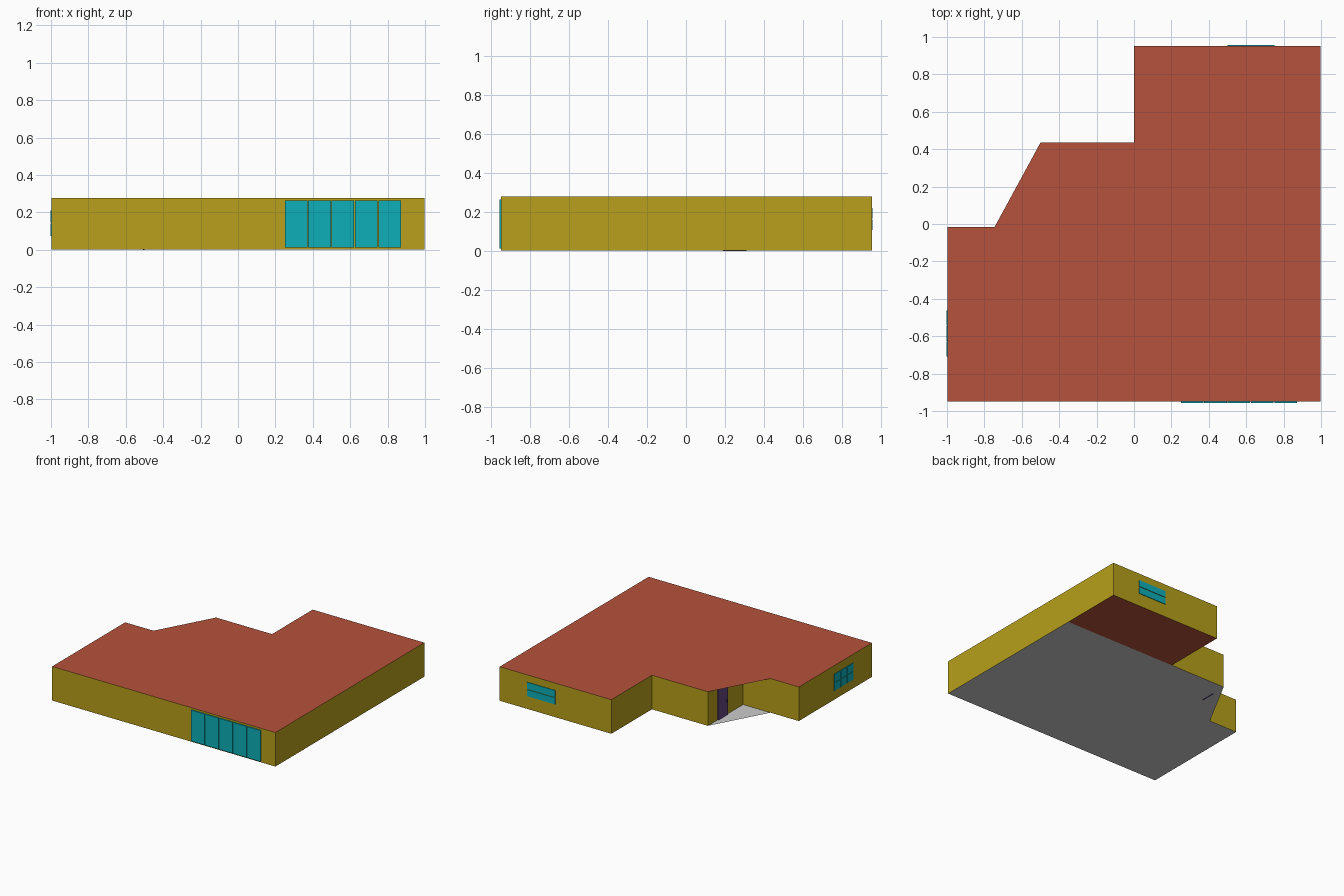
import bpy

if "Cube" in bpy.data.objects:
    bpy.data.objects.remove(bpy.data.objects["Cube"])

H = 0.278   # wall height
B = 0.003   # base level, the door sill sits just below it


def material(name, rgb):
    m = bpy.data.materials.new(name)
    m.diffuse_color = (*rgb, 1)
    m.use_nodes = True
    m.node_tree.nodes["Principled BSDF"].inputs["Base Color"].default_value = m.diffuse_color
    return m


OCHRE = material("ochre", (0.48, 0.35, 0.011))
TERRACOTTA = material("terracotta", (0.47, 0.085, 0.045))
TEAL = material("teal", (0.004, 0.43, 0.48))
PURPLE = material("purple", (0.13, 0.06, 0.22))


def mesh_object(name, verts, faces, mat=None):
    me = bpy.data.meshes.new(name)
    me.from_pydata(verts, [], faces)
    ob = bpy.data.objects.new(name, me)
    bpy.context.collection.objects.link(ob)
    if mat:
        me.materials.append(mat)
    return ob


def slab(name, outline, z, mat=None, up=True):
    pts = outline if up else outline[::-1]
    return mesh_object(name, [(x, y, z) for x, y in pts], [range(len(pts))], mat)


def box(name, lo, hi, mat):
    c = [(a + b) / 2 for a, b in zip(lo, hi)]
    bpy.ops.mesh.primitive_cube_add(size=1, location=c)
    ob = bpy.context.object
    ob.name = name
    ob.scale = [b - a for a, b in zip(lo, hi)]
    ob.data.materials.append(mat)


# outlines, anticlockwise: the roof cuts diagonally across the porch
main = [(-0.998, -0.948), (0.998, -0.948), (0.998, 0.435), (0, 0.435)]
wing = [(0, 0.435), (0.998, 0.435), (0.998, 0.953), (0, 0.953)]
west = [(-0.745, -0.015), (-0.998, -0.015)]
roof_outline = main[:2] + wing[2:] + [(0, 0.435), (-0.5, 0.435)] + west
wall_outline = main[:2] + wing[2:] + [(0, 0.435), (-0.5, 0.435),
                                      (-0.5, -0.015), (-0.998, -0.015)]

# walls
n = len(wall_outline)
mesh_object("walls",
            [(x, y, B) for x, y in wall_outline] + [(x, y, H) for x, y in wall_outline],
            [(i, (i + 1) % n, (i + 1) % n + n, i + n) for i in range(n)], OCHRE)

# roof, grey floor with porch, underside of the back wing
slab("roof", roof_outline, H, TERRACOTTA)
slab("floor", main + [(-0.5, 0.435)] + west, B, up=False)
slab("wing_underside", wing, B, TERRACOTTA, up=False)

# row of tall front panels
for i in range(5):
    x = 0.25 + i * 0.125
    box("front_glass_panel", (x, -0.957, 0.012), (x + 0.121, -0.948, 0.263), TEAL)

# back window: two stacked panes
for z in (0.108, 0.167):
    box("back_window_pane", (0.5, 0.953, z), (0.75, 0.958, z + 0.053), TEAL)

# side window: two rows of three panes
for i in range(3):
    for z in (0.075, 0.145):
        y = -0.708 + i * 0.083
        box("side_window_pane", (-1.002, y, z), (-0.998, y + 0.079, z + 0.065), TEAL)

# porch door and handle
box("door", (-0.508, 0.19, 0), (-0.5, 0.31, 0.25), PURPLE)
box("door_handle", (-0.516, 0.205, 0.115), (-0.508, 0.215, 0.13), PURPLE)
